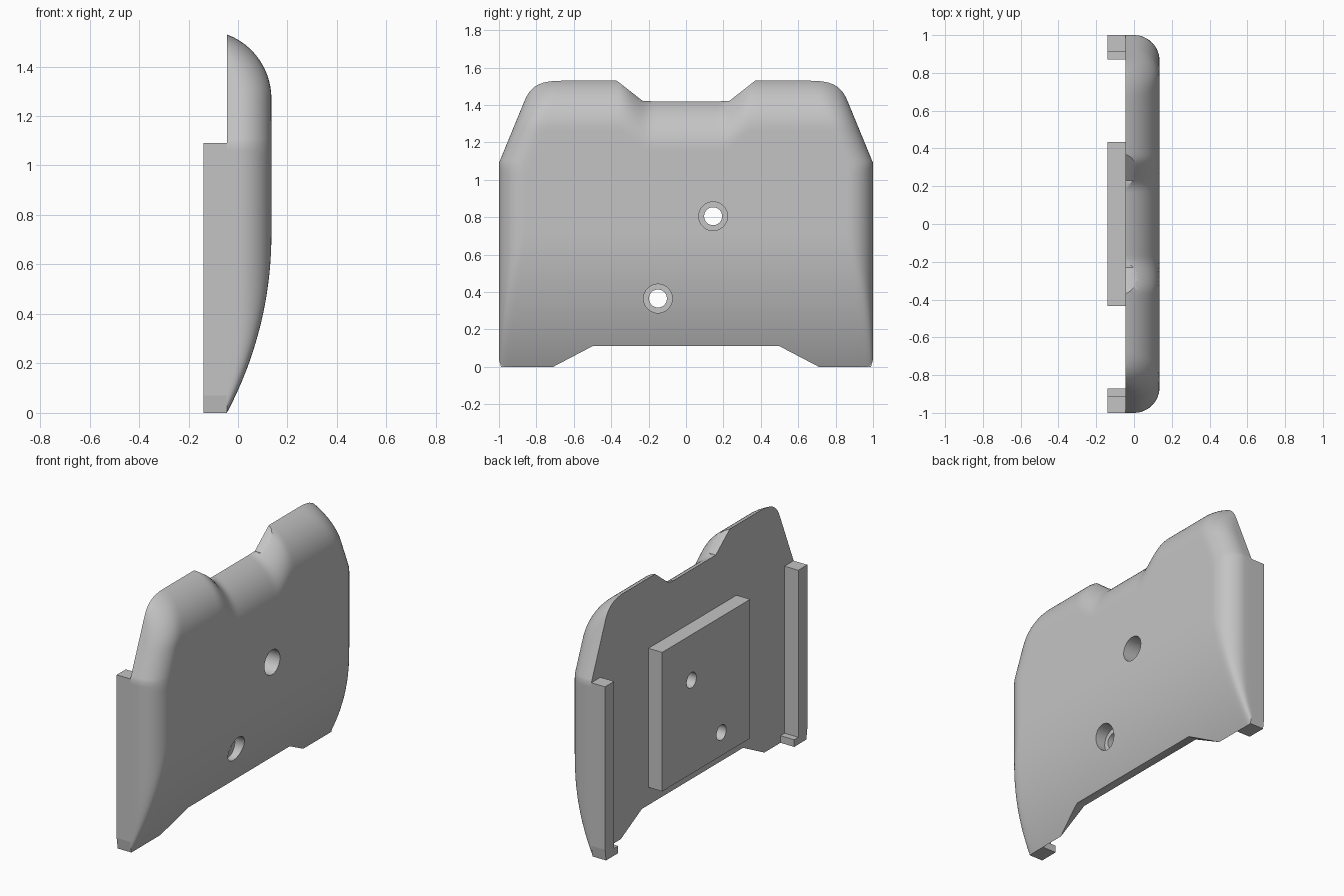
import bpy, bmesh, math

if "Cube" in bpy.data.objects:
    bpy.data.objects.remove(bpy.data.objects["Cube"])

BACK, FRONT, REAR = -0.045, 0.135, -0.14
grey = bpy.data.materials.new("plain grey")
grey.diffuse_color = (0.55, 0.55, 0.55, 1)
grey.use_nodes = True
grey.node_tree.nodes["Principled BSDF"].inputs["Base Color"].default_value = grey.diffuse_color


def finish(name, bm):
    bmesh.ops.recalc_face_normals(bm, faces=bm.faces)
    me = bpy.data.meshes.new(name)
    bm.to_mesh(me)
    bm.free()
    me.materials.append(grey)
    ob = bpy.data.objects.new(name, me)
    bpy.context.collection.objects.link(ob)
    return ob


def extrude_x(name, pts, x0, x1):
    """Extrude a (y, z) outline along x."""
    bm = bmesh.new()
    a = [bm.verts.new((x0, y, z)) for y, z in pts]
    b = [bm.verts.new((x1, y, z)) for y, z in pts]
    bm.faces.new(a)
    bm.faces.new(b[::-1])
    for i in range(len(pts)):
        j = (i + 1) % len(pts)
        bm.faces.new((a[i], a[j], b[j], b[i]))
    return finish(name, bm)


def circle(y, z, r, n=40):
    return [(y + r * math.cos(2 * math.pi * i / n),
             z + r * math.sin(2 * math.pi * i / n)) for i in range(n)]


def boolean(ob, cutter, op, keep=False):
    bpy.context.view_layer.objects.active = ob
    m = ob.modifiers.new("cut", 'BOOLEAN')
    m.operation, m.object, m.solver = op, cutter, 'EXACT'
    bpy.ops.object.modifier_apply(modifier=m.name)
    if not keep:
        bpy.data.objects.remove(cutter)


def half_width(z):
    return 1.0 if z < 1.09 else 1.0 - (z - 1.09) * 0.14 / 0.34


def front_x(u, z):
    """Front surface: bowed bottom, rounded top that dips at the notch, rounded sides."""
    w = half_width(z)
    y = abs(u) * w
    low = max(0.0, 0.72 - z)
    low = 1.53 - math.sqrt(1.53 ** 2 - low ** 2)
    t = min(1, max(0, (0.36 - y) / 0.18))
    dip = 0.11 * t * t * (3 - 2 * t)
    v = min(0.2775, max(0.0, z - (1.27 - dip)))
    top = 0.278 - math.sqrt(0.278 ** 2 - v ** 2)
    d = (w - y) * (0.924 if z >= 1.09 else 1.0)
    s = min(1.0, max(0.0, 1 - d / 0.135))
    side = 0.135 * (1 - math.sqrt(1 - s * s))
    return max(FRONT - (low ** 3 + side ** 3) ** (1 / 3) - top, -0.12)


# shell: solid with a curved front, trimmed to the outline
half = [i * 0.86 / 36 for i in range(36)]
half += [0.865 + 0.135 * math.sin(math.pi / 2 * i / 12) for i in range(13)]
us = [-u for u in half[:0:-1]] + half
zs = [-0.02 + 1.11 * i / 37 for i in range(37)] + [1.09 + 0.46 * i / 30 for i in range(31)]
bm = bmesh.new()
front = [[bm.verts.new((front_x(u, z), u * half_width(z), z)) for u in us] for z in zs]
rear = [[bm.verts.new((-0.2, u * half_width(z), z)) for u in us] for z in zs]
nz, nu = len(zs), len(us)
for i in range(nz - 1):
    for j in range(nu - 1):
        for g in (front, rear):
            bm.faces.new((g[i][j], g[i][j + 1], g[i + 1][j + 1], g[i + 1][j]))
    for j in (0, nu - 1):
        bm.faces.new((front[i][j], front[i + 1][j], rear[i + 1][j], rear[i][j]))
for j in range(nu - 1):
    for i in (0, nz - 1):
        bm.faces.new((front[i][j], front[i][j + 1], rear[i][j + 1], rear[i][j]))
shell = finish("shell", bm)
right = [(0.5, 0.11), (0.71, 0), (1.2, 0), (1.2, 1.53), (0.37, 1.53), (0.23, 1.42)]
outline = right + [(-y, z) for y, z in right[::-1]]
boolean(shell, extrude_x("trim", outline, BACK, 0.5), 'INTERSECT')

# rear mounting plate
plate = extrude_x("mounting_plate",
                  [(-0.435, 0.22), (0.435, 0.22), (0.435, 1.09), (-0.435, 1.09)], REAR, BACK)

# counterbored screw holes
for y, z in ((0.145, 0.805), (-0.15, 0.365)):
    boolean(shell, extrude_x("bore", circle(y, z, 0.077), 0.03, 0.4), 'DIFFERENCE')
    hole = extrude_x("hole", circle(y, z, 0.048), -0.4, 0.4)
    boolean(shell, hole, 'DIFFERENCE', keep=True)
    boolean(plate, hole, 'DIFFERENCE')

# side rails with a small foot
rail = [(0.87, 0), (0.99, 0), (1, 0.07), (1, 1.09), (0.91, 1.09), (0.91, 0.045), (0.87, 0.045)]
for s, name in ((1, "rail_right"), (-1, "rail_left")):
    extrude_x(name, [(s * y, z) for y, z in rail], REAR, BACK)

# smooth the curved parts, keep edges crisp
bpy.ops.object.select_all(action='DESELECT')
for ob in (shell, plate):
    ob.select_set(True)
bpy.context.view_layer.objects.active = shell
bpy.ops.object.shade_smooth_by_angle(angle=math.radians(32))
